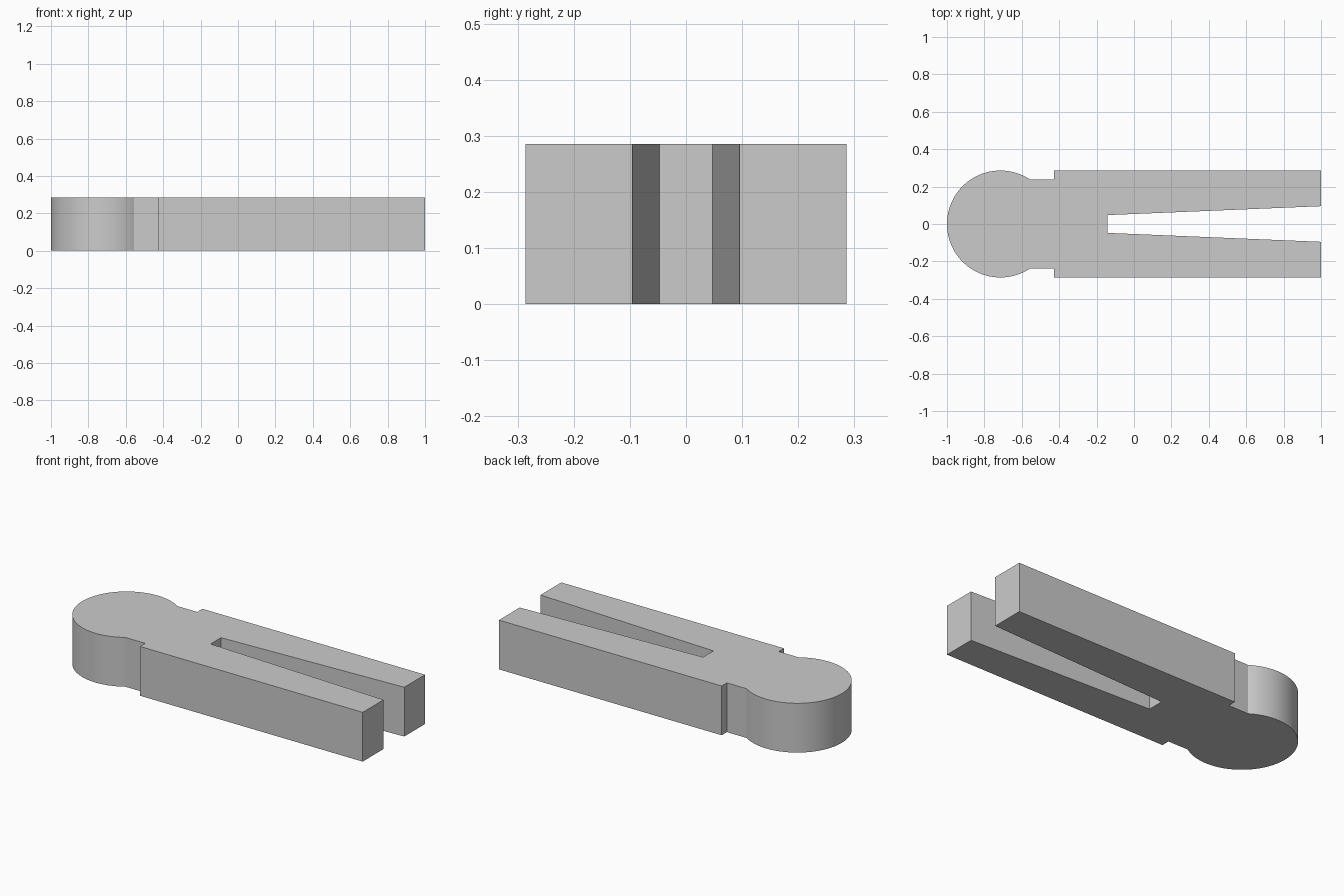
import bpy
import bmesh
import math

cube = bpy.data.objects.get("Cube")
if cube:
    bpy.data.objects.remove(cube, do_unlink=True)

UNIT = 1 / 7          # the design sits on a seventh-unit module
HEIGHT = 2 * UNIT
RADIUS = 2 * UNIT
HEAD_X = -5 * UNIT
NECK = RADIUS * 5 / 6
SEGMENTS = 48

# Single grey material
grey = bpy.data.materials.new("light grey")
grey.use_nodes = True
colour = (0.6, 0.6, 0.6, 1)
grey.diffuse_color = colour
grey.node_tree.nodes["Principled BSDF"].inputs["Base Color"].default_value = colour

# Upper half of the outline: round head, neck, shoulder, prong, slot
start = math.asin(NECK / RADIUS)
half = []
for i in range(SEGMENTS + 1):
    a = math.pi + (start - math.pi) * i / SEGMENTS
    half.append((HEAD_X + RADIUS * math.cos(a), RADIUS * math.sin(a)))
half += [
    (-3 * UNIT, NECK),
    (-3 * UNIT, RADIUS),
    (1, RADIUS),
    (1, RADIUS / 3),
    (-UNIT, RADIUS / 6),
]
# Mirror to the other side, sharing the tip of the head
outline = half + [(x, -y) for x, y in reversed(half[1:])]

# Extrude the outline into the solid peg
bm = bmesh.new()
base = bm.faces.new([bm.verts.new((x, y, 0)) for x, y in outline])
result = bmesh.ops.extrude_face_region(bm, geom=[base], use_keep_orig=True)
top = [v for v in result["geom"] if isinstance(v, bmesh.types.BMVert)]
bmesh.ops.translate(bm, verts=top, vec=(0, 0, HEIGHT))
bmesh.ops.recalc_face_normals(bm, faces=bm.faces)

mesh = bpy.data.meshes.new("slotted_peg")
bm.to_mesh(mesh)
bm.free()
mesh.materials.append(grey)
peg = bpy.data.objects.new("slotted_peg", mesh)
bpy.context.collection.objects.link(peg)

# Smooth round head, crisp edges elsewhere
bpy.ops.object.select_all(action="DESELECT")
peg.select_set(True)
bpy.context.view_layer.objects.active = peg
bpy.ops.object.shade_smooth_by_angle(angle=math.radians(20))
